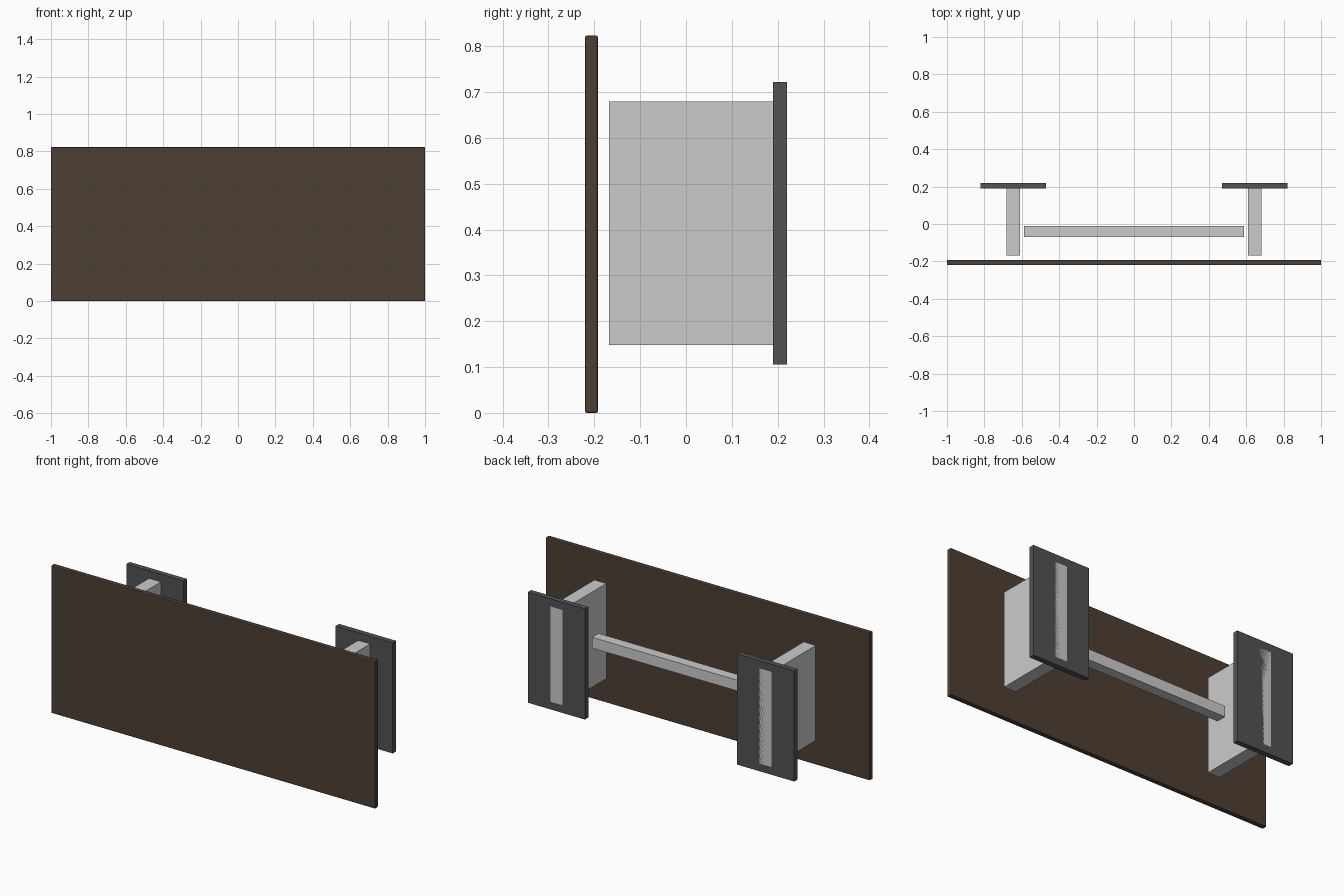
import bpy

if "Cube" in bpy.data.objects:
    bpy.data.objects.remove(bpy.data.objects["Cube"])


def material(name, rgb):
    m = bpy.data.materials.new(name)
    m.diffuse_color = (*rgb, 1)
    m.use_nodes = True
    m.node_tree.nodes["Principled BSDF"].inputs["Base Color"].default_value = m.diffuse_color
    return m


def box(name, x, y, z, mat=None, bevel=0):
    """Box from (min, max) ranges on each axis."""
    bpy.ops.mesh.primitive_cube_add(size=1, location=[(a + b) / 2 for a, b in (x, y, z)])
    ob = bpy.context.object
    ob.name = name
    ob.scale = [b - a for a, b in (x, y, z)]
    bpy.ops.object.transform_apply(location=False, rotation=False, scale=True)
    if mat:
        ob.data.materials.append(mat)
    if bevel:
        mod = ob.modifiers.new("edge", "BEVEL")
        mod.width = bevel
        mod.segments = 2
    return ob


wood = material("dark_wood", (0.075, 0.05, 0.034))
dark = material("dark_metal", (0.085, 0.085, 0.09))

# Table top standing on its long edge
box("table_top", (-1, 1), (-0.22, -0.192), (0, 0.823), wood, 0.004)

# Leg panels and foot plates, one pair per side; the leg ends flush with the plate
for side, cx in (("left", -0.646), ("right", 0.646)):
    box(side + "_leg", (cx - 0.037, cx + 0.037), (-0.168, 0.22), (0.148, 0.679))
    box(side + "_foot_plate", (cx - 0.176, cx + 0.176), (0.19, 0.22), (0.105, 0.722), dark)

# Stretcher between the legs
box("stretcher", (-0.588, 0.588), (-0.069, -0.012), (0.384, 0.444))
